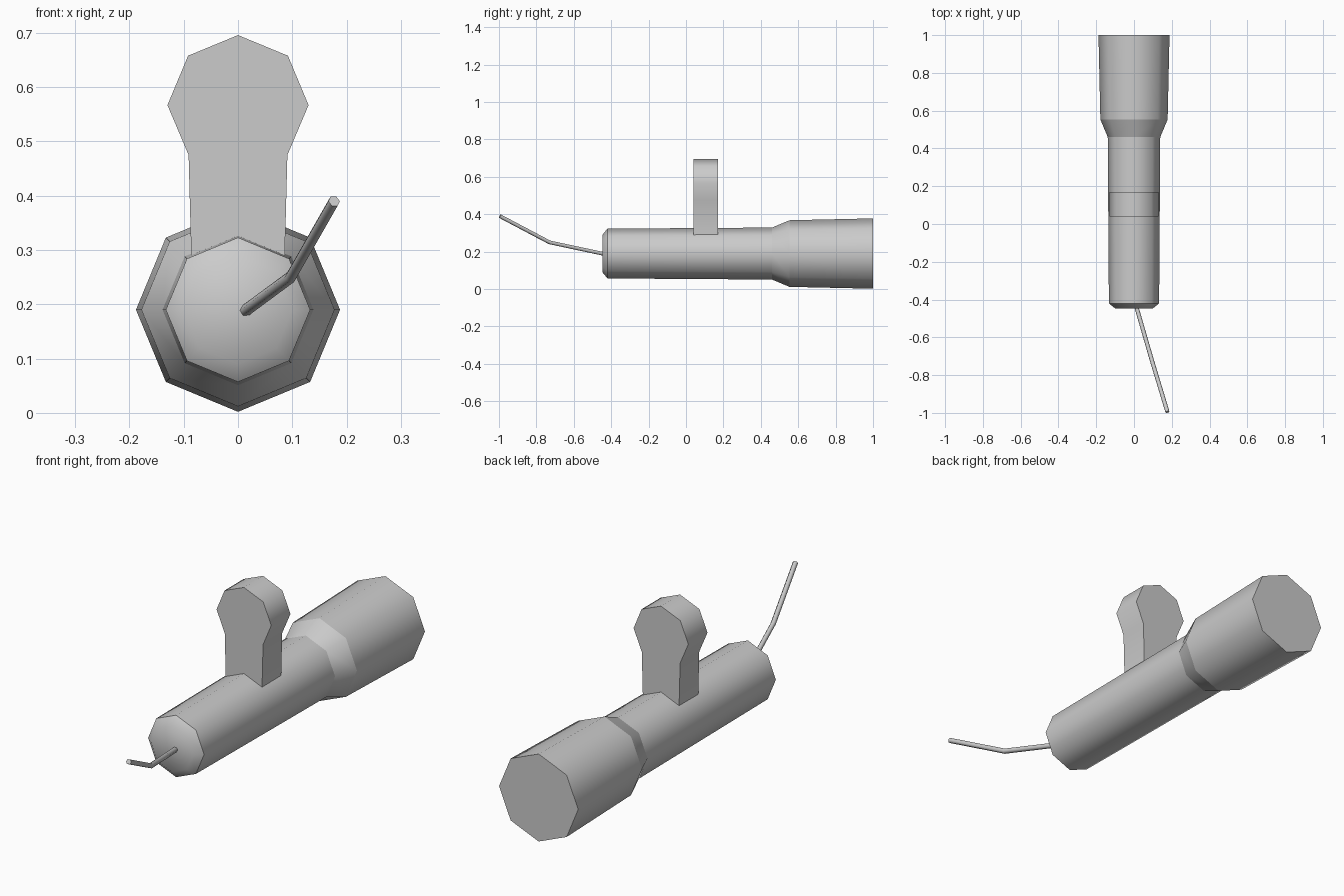
import bpy, bmesh, math
from mathutils import Vector

if "Cube" in bpy.data.objects:
    bpy.data.objects.remove(bpy.data.objects["Cube"], do_unlink=True)

grey = bpy.data.materials.new("plain grey")
grey.use_nodes = True
grey.diffuse_color = (0.6, 0.6, 0.6, 1)
grey.node_tree.nodes["Principled BSDF"].inputs["Base Color"].default_value = (0.6, 0.6, 0.6, 1)


def finish(bm, name, sharp_angle):
    """Turn a bmesh into a shaded object."""
    bmesh.ops.recalc_face_normals(bm, faces=bm.faces)
    for f in bm.faces:
        f.smooth = True
    for e in bm.edges:
        if e.calc_face_angle(0) > math.radians(sharp_angle):
            e.smooth = False
    mesh = bpy.data.meshes.new(name)
    bm.to_mesh(mesh)
    bm.free()
    mesh.materials.append(grey)
    obj = bpy.data.objects.new(name, mesh)
    bpy.context.collection.objects.link(obj)
    return obj


def loft(bm, rings):
    """Skin a list of vertex rings and cap both ends."""
    n = len(rings[0])
    for a, b in zip(rings, rings[1:]):
        for i in range(n):
            j = (i + 1) % n
            bm.faces.new((a[i], a[j], b[j], b[i]))
    bm.faces.new(rings[0])
    bm.faces.new(rings[-1])


# Eight-sided barrel: (y, radius) from the rounded front to the wide back
AXIS_Z = 0.19
profile = [(-0.447, 0.1), (-0.42, 0.133), (0.46, 0.139), (0.553, 0.178), (1.0, 0.188)]
bm = bmesh.new()
rings = []
for y, r in profile:
    angles = [math.tau * i / 8 for i in range(8)]
    rings.append([bm.verts.new((r * math.sin(a), y, AXIS_Z + r * math.cos(a))) for a in angles])
loft(bm, rings)
# Crisp creases around the collar
for ring in rings[1:]:
    for e in bm.edges:
        if e.verts[0] in ring and e.verts[1] in ring:
            e.smooth = False
finish(bm, "barrel", 47)

# Upright tab with a rounded head, mirrored about its middle
half = [(0.086, 0.285), (0.091, 0.475), (0.13, 0.567), (0.092, 0.658)]
outline = half + [(0, 0.696)] + [(-x, z) for x, z in reversed(half)]
bm = bmesh.new()
loft(bm, [[bm.verts.new((x, y, z)) for x, z in outline] for y in (0.04, 0.17)])
finish(bm, "upright_tab", 50)

# Thin bent wire at the front
path = [Vector(p) for p in ((0.013, -0.44, 0.188), (0.097, -0.73, 0.25), (0.177, -0.995, 0.39))]
bm = bmesh.new()
rings = []
for i, p in enumerate(path):
    before, after = path[max(i - 1, 0)], path[min(i + 1, len(path) - 1)]
    turn = (after - before).to_track_quat("Z", "Y")
    ring = []
    for k in range(6):
        a = math.tau * k / 6
        ring.append(bm.verts.new(p + turn @ Vector((math.cos(a), math.sin(a), 0)) * 0.011))
    rings.append(ring)
loft(bm, rings)
finish(bm, "wire", 65)
